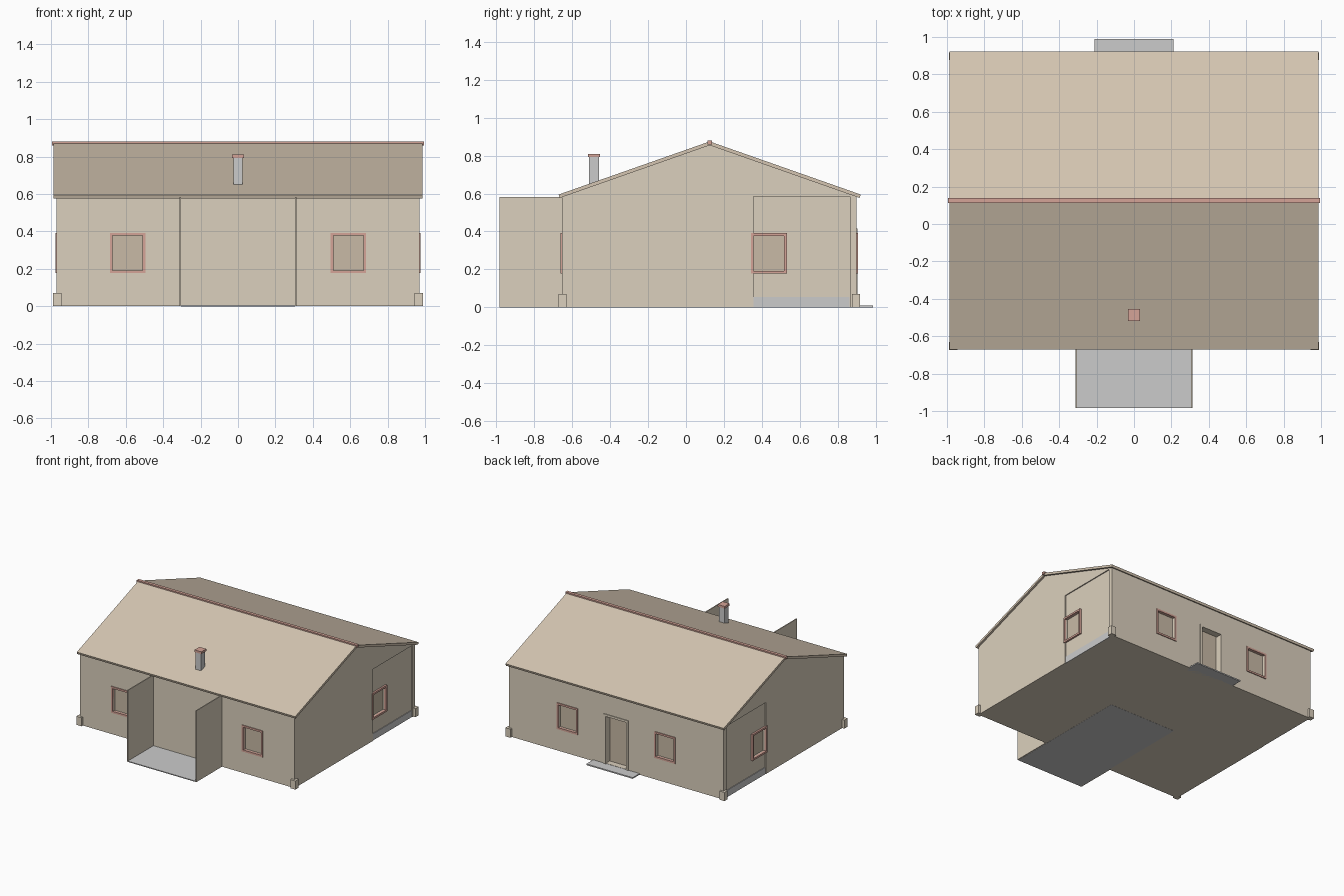
import bpy, bmesh

if "Cube" in bpy.data.objects:
    bpy.data.objects.remove(bpy.data.objects["Cube"])


def material(name, rgb):
    m = bpy.data.materials.new(name)
    m.diffuse_color = (*rgb, 1)
    m.use_nodes = True
    m.node_tree.nodes["Principled BSDF"].inputs["Base Color"].default_value = m.diffuse_color
    return m


WALL = material("tan_plaster", (0.71, 0.63, 0.51))
ROOF = material("brown_roof", (0.66, 0.56, 0.44))
RED = material("red_trim", (0.66, 0.37, 0.31))
PANE = material("dark_tan", (0.58, 0.49, 0.38))


def finish(name, bm, mat):
    bmesh.ops.recalc_face_normals(bm, faces=bm.faces[:])
    me = bpy.data.meshes.new(name)
    bm.to_mesh(me)
    bm.free()
    ob = bpy.data.objects.new(name, me)
    bpy.context.collection.objects.link(ob)
    if mat:
        me.materials.append(mat)
    return ob


def add_box(bm, x0, x1, y0, y1, z0, z1):
    vs = bmesh.ops.create_cube(bm, size=1)["verts"]
    for v in vs:
        v.co = ((x0 + x1) / 2 + v.co.x * (x1 - x0),
                (y0 + y1) / 2 + v.co.y * (y1 - y0),
                (z0 + z1) / 2 + v.co.z * (z1 - z0))


def box(name, dims, mat=None):
    bm = bmesh.new()
    add_box(bm, *dims)
    return finish(name, bm, mat)


def prism(name, profile, half, mat):
    """Extrude a (y, z) profile along x."""
    bm = bmesh.new()
    f = bm.faces.new([bm.verts.new((-half, y, z)) for y, z in profile])
    ext = bmesh.ops.extrude_face_region(bm, geom=[f])["geom"]
    bmesh.ops.translate(bm, vec=(2 * half, 0, 0),
                        verts=[g for g in ext if isinstance(g, bmesh.types.BMVert)])
    return finish(name, bm, mat)


XW, YF, YB = 0.97, -0.655, 0.90          # wall planes

# gabled wall block
walls = prism("walls", [(YF, 0), (YB, 0), (YB, 0.587), (0.125, 0.858), (YF, 0.587)], XW, WALL)


def carve(name, dims):
    c = box(name, dims)
    c.hide_render = True
    c.hide_viewport = True
    m = walls.modifiers.new(name, "BOOLEAN")
    m.operation = "DIFFERENCE"
    m.solver = "EXACT"
    m.object = c


def place(side, a0, a1, d0, d1, z0, z1):
    """Box on a wall: a = along the wall, d = outward distance."""
    if side == "front":
        return (a0, a1, YF - d1, YF - d0, z0, z1)
    if side == "back":
        return (a0, a1, YB + d0, YB + d1, z0, z1)
    if side == "right":
        return (XW + d0, XW + d1, a0, a1, z0, z1)
    return (-XW - d1, -XW - d0, a0, a1, z0, z1)


def frame(name, side, c, w, z0, z1, t, d0, d1, mat, sill=True):
    bm = bmesh.new()
    h = w / 2
    add_box(bm, *place(side, c - h, c - h + t, d0, d1, z0, z1))
    add_box(bm, *place(side, c + h - t, c + h, d0, d1, z0, z1))
    add_box(bm, *place(side, c - h + t, c + h - t, d0, d1, z1 - t, z1))
    if sill:
        add_box(bm, *place(side, c - h + t, c + h - t, d0, d1, z0, z0 + t))
    finish(name, bm, mat)


# shallow recessed side panels with a grey plinth
for side in ("left", "right"):
    carve(side + "_panel_cutter", place(side, 0.355, 0.865, -0.008, 0.02, -0.02, 0.585))
    box(side + "_plinth", place(side, 0.356, 0.864, -0.012, -0.003, 0.0, 0.055))

# windows: recess, pane and red frame
windows = [("front", -0.59), ("front", 0.59), ("back", -0.44), ("back", 0.44),
           ("left", 0.437), ("right", 0.437)]
for i, (side, c) in enumerate(windows):
    carve(f"window_cutter_{i}", place(side, c - 0.08, c + 0.08, -0.03, 0.03, 0.19, 0.38))
    box(f"window_pane_{i}", place(side, c - 0.08, c + 0.08, -0.034, -0.022, 0.19, 0.38), PANE)
    frame(f"window_frame_{i}", side, c, 0.19, 0.177, 0.392, 0.015, -0.012, 0.007, RED)

# back door with frame and step
carve("door_cutter", place("back", -0.095, 0.095, -0.06, 0.03, 0.012, 0.40))
box("door", place("back", -0.09, 0.09, -0.064, -0.05, 0.012, 0.40), PANE)
frame("door_frame", "back", 0, 0.22, 0.0, 0.415, 0.018, -0.02, 0.006, WALL, sill=False)
box("back_step", (-0.21, 0.21, 0.86, 0.988, 0, 0.01))

# front wing walls and grey floor slab running under the house
for s, n in ((-1, "left"), (1, "right")):
    box(n + "_wing_wall", (s * 0.31 - 0.004, s * 0.31 + 0.004, -0.985, YF + 0.01, 0, 0.583), WALL)
box("entry_floor", (-0.306, 0.306, -0.985, 0.1, -0.001, 0.006))

# corner blocks
for sx in (-1, 1):
    for y in (-0.652, 0.897):
        x = sx * 0.967
        box("corner_block", (x - 0.023, x + 0.023, y - 0.021, y + 0.021, 0, 0.07), WALL)

# roof slab and ridge cap
prism("roof", [(-0.672, 0.595), (0.125, 0.875), (0.922, 0.595),
               (0.916, 0.577), (0.125, 0.855), (-0.666, 0.577)], 0.987, ROOF)
box("ridge_cap", (-0.995, 0.995, 0.113, 0.138, 0.86, 0.881), RED)

# chimney
box("chimney", (-0.025, 0.025, -0.512, -0.46, 0.63, 0.795))
box("chimney_cap", (-0.031, 0.031, -0.518, -0.454, 0.792, 0.81), RED)
